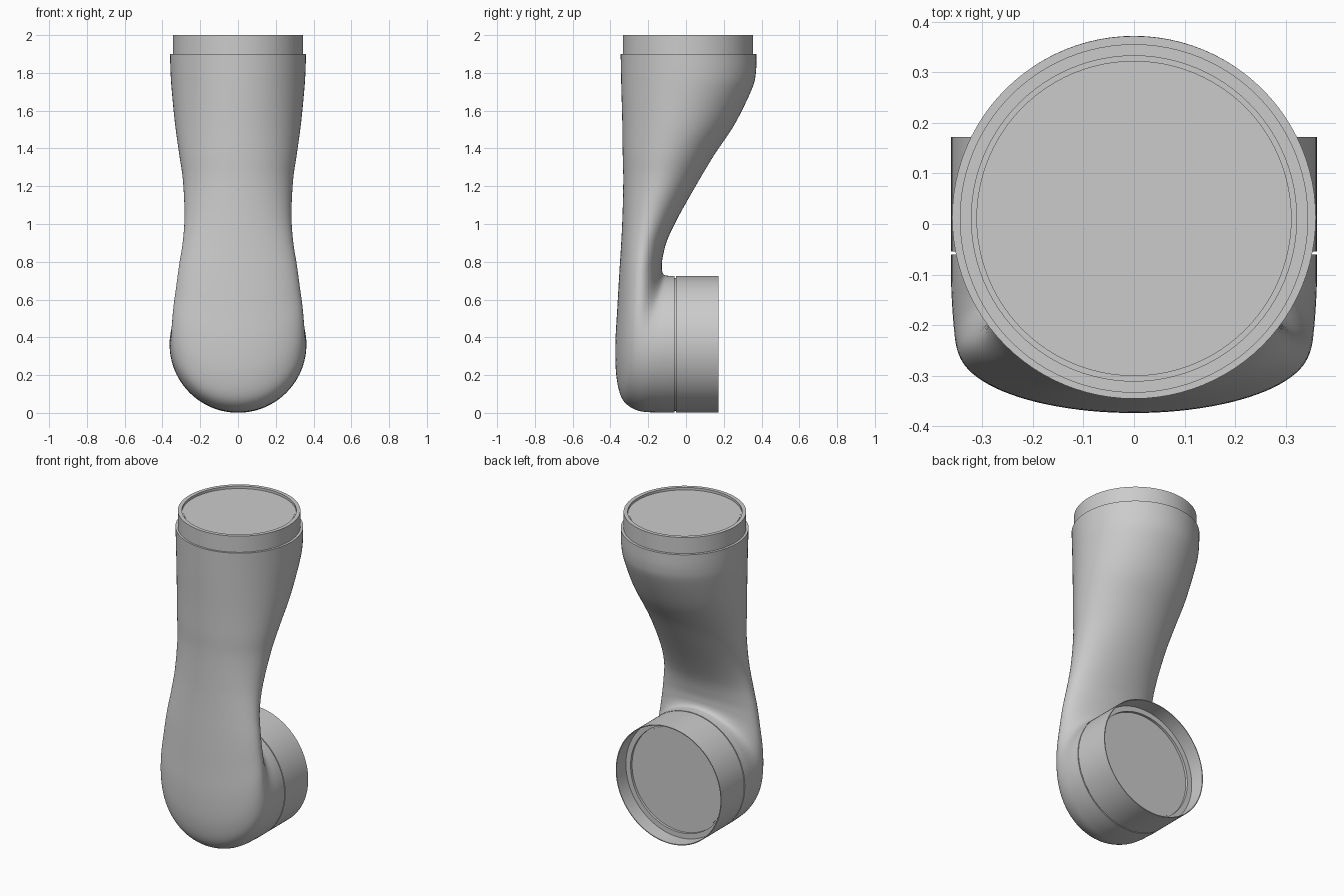
import bpy, bmesh, math
from mathutils import Vector

if "Cube" in bpy.data.objects:
    bpy.data.objects.remove(bpy.data.objects["Cube"])

SEG = 96


def finish(name, bm):
    bmesh.ops.remove_doubles(bm, verts=bm.verts, dist=1e-5)
    bmesh.ops.recalc_face_normals(bm, faces=bm.faces)
    mesh = bpy.data.meshes.new(name)
    bm.to_mesh(mesh)
    bm.free()
    ob = bpy.data.objects.new(name, mesh)
    bpy.context.collection.objects.link(ob)
    bpy.ops.object.select_all(action='DESELECT')
    ob.select_set(True)
    bpy.context.view_layer.objects.active = ob
    bpy.ops.object.shade_smooth_by_angle(angle=math.radians(35))
    return ob


def skin(name, rings):
    """Bridge a list of point rings and cap both ends."""
    bm = bmesh.new()
    vs = [[bm.verts.new(p) for p in r] for r in rings]
    for a, b in zip(vs, vs[1:]):
        for i in range(SEG):
            j = (i + 1) % SEG
            bm.faces.new((a[i], a[j], b[j], b[i]))
    bm.faces.new(vs[0])
    bm.faces.new(vs[-1])
    return finish(name, bm)


def ring(inner, outer, half_width):
    """Ellipse between an inner-bend point and an outer-bend point."""
    mid, half = (inner + outer) / 2, (inner - outer) / 2
    return [mid + half * math.cos(t) + Vector((half_width * math.sin(t), 0, 0))
            for t in (2 * math.pi * i / SEG for i in range(SEG))]


def turned(name, profile, centre, axis):
    """Turned part from (radius, distance along axis) pairs; axis is y or z."""
    up = Vector((0, 0, 1)) if axis == 'y' else Vector((0, 1, 0))
    along = Vector((0, 1, 0)) if axis == 'y' else Vector((0, 0, 1))
    c = Vector(centre)
    return skin(name, [ring(c + along * d + up * r, c + along * d - up * r, r)
                       for r, d in profile])


def spline(keys, steps):
    """Catmull-Rom through rows of numbers."""
    k = [keys[0]] + keys + [keys[-1]]
    out = []
    for i in range(1, len(k) - 2):
        for s in range(steps):
            t = s / steps
            out.append([0.5 * (2 * b + (c - a) * t + (2 * a - 5 * b + 4 * c - d) * t * t
                               + (3 * b - a - 3 * c + d) * t ** 3)
                        for a, b, c, d in zip(*k[i - 1:i + 3])])
    return out + [list(keys[-1])]


# Duct body: sections swing from horizontal (top) to vertical (outlet)
# back/inner y, z, front/outer y, z, half width
sections = [
    (.372, 1.90, -.346, 1.90, .360),
    (.370, 1.80, -.344, 1.80, .357),
    (.347, 1.71, -.342, 1.71, .351),
    (.257, 1.527, -.337, 1.527, .333),
    (.151, 1.368, -.335, 1.368, .311),
    (.071, 1.235, -.332, 1.235, .292),
    (-.034, 1.05, -.336, 1.05, .283),
    (-.098, .918, -.343, .90, .292),
    (-.124, .82, -.353, .74, .312),
    (-.128, .77, -.364, .55, .328),
    (-.125, .745, -.374, .36, .342),
    (-.116, .731, -.368, .19, .350),
    (-.106, .727, -.335, .07, .355),
    (-.095, .726, -.26, .014, .359),
    (-.08, .725, -.16, .002, .362),
    (-.06, .725, -.06, .001, .362),
]
skin("duct_body", [ring(Vector((0, a, b)), Vector((0, c, d)), w)
                   for a, b, c, d, w in spline(sections, 6)])

# Top collar with a recessed cover disc
turned("top_collar", [(.345, 1.88), (.345, 2.0), (.322, 2.0), (.322, 1.985),
                      (.312, 1.985), (.312, 1.988), (.01, 1.988)], (0, .011, 0), 'z')

# Round outlet sleeve: groove, thin outer wall, deep-set cover disc
turned("outlet_sleeve", [(.352, -.07), (.352, -.054), (.362, -.054), (.362, .172),
                         (.357, .172), (.357, .08), (.325, .08), (.325, .065),
                         (.315, .065), (.315, .068), (.01, .068)], (0, 0, .363), 'y')
